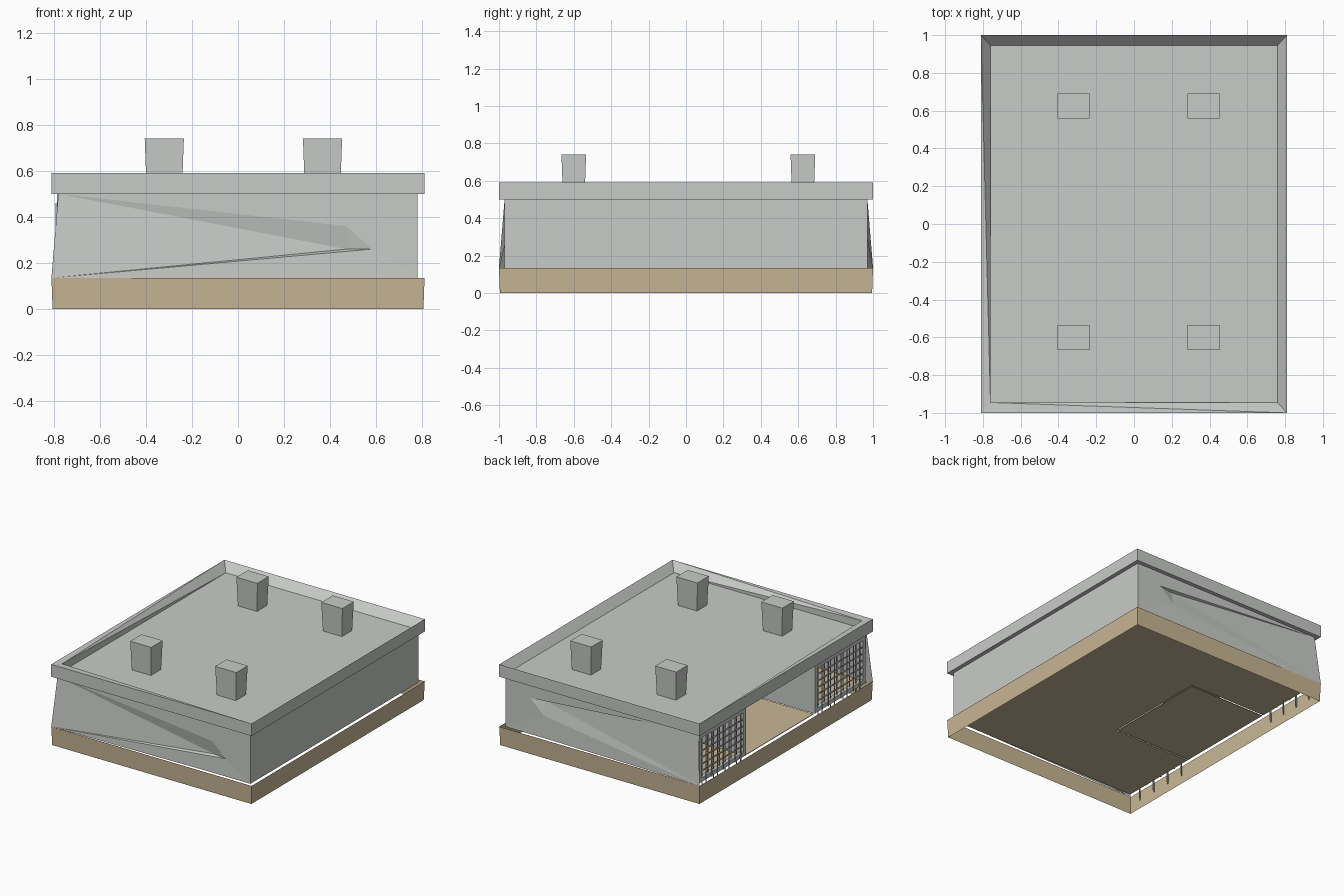
import bpy, bmesh

if "Cube" in bpy.data.objects:
    bpy.data.objects.remove(bpy.data.objects["Cube"], do_unlink=True)


def material(name, rgb):
    mat = bpy.data.materials.new(name)
    mat.use_nodes = True
    mat.diffuse_color = (*rgb, 1)
    mat.node_tree.nodes["Principled BSDF"].inputs["Base Color"].default_value = (*rgb, 1)
    return mat


GREY = material("concrete_grey", (0.58, 0.60, 0.58))
TAN = material("sand_tan", (0.58, 0.47, 0.30))


def finish(name, bm, mat):
    mesh = bpy.data.meshes.new(name)
    bm.to_mesh(mesh)
    bm.free()
    mesh.materials.append(mat)
    obj = bpy.data.objects.new(name, mesh)
    bpy.context.collection.objects.link(obj)
    return obj


def sheet(name, points, faces, mat, flip=False):
    bm = bmesh.new()
    verts = [bm.verts.new(p) for p in points]
    for face in faces:
        bm.faces.new([verts[i] for i in face])
    if flip:
        bmesh.ops.reverse_faces(bm, faces=bm.faces[:])
    return finish(name, bm, mat)


def add_box(bm, x, y, z, flare=0):
    geom = bmesh.ops.create_cube(bm, size=1)["verts"]
    for v in geom:
        grow = flare if v.co.z > 0 else 0
        v.co = [lo + (hi - lo) * (c + 0.5) + (2 * c * grow if axis < 2 else 0)
                for axis, (c, (lo, hi)) in enumerate(zip(v.co, (x, y, z)))]


def box(name, x, y, z, mat, flare=0):
    bm = bmesh.new()
    add_box(bm, x, y, z, flare)
    return finish(name, bm, mat)


def ring(hx, hy, z):
    return [(-hx, -hy, z), (hx, -hy, z), (hx, hy, z), (-hx, hy, z)]


SIDES = [(i, (i + 1) % 4, (i + 1) % 4 + 4, i + 4) for i in range(4)]
W, D = 0.78, 0.97                 # wall half width and half depth
FLOOR, EAVE, RIM, DECK = 0.135, 0.50, 0.59, 0.53
REC_X, REC_Y0, REC_Y1 = -0.15, -0.37, 0.43

# Open skirt around the base
sheet("base_skirt", ring(0.805, 0.995, 0) + ring(0.81, 1, FLOOR), SIDES, TAN)

# Floor plates, with a narrow joint around the recess
GAP = 0.012
plates = {
    "main_floor": ((REC_X, W), (-D, D)),
    "front_room_floor": ((-W, REC_X), (-D, REC_Y0)),
    "back_room_floor": ((-W, REC_X), (REC_Y1, D)),
    "recess_floor": ((-W, REC_X - GAP), (REC_Y0 + GAP, REC_Y1 - GAP)),
}
for name, (x, y) in plates.items():
    box(name, x, y, (FLOOR - 0.004, FLOOR), TAN)

# Front and back walls, each with a creased dent and a splayed lower corner
dent_faces = [(3, 2, 4), (2, 1, 4), (4, 1, 6), (6, 1, 0),
              (0, 3, 5), (0, 5, 6), (6, 5, 4), (3, 4, 5)]
corners = [(-W, -D, EAVE), (W, -D, EAVE), (W, -D, FLOOR), (-0.81, -1, FLOOR)]
dent = [(0.58, -D, 0.26), (0.47, -0.95, 0.26), (0.47, -D, 0.36)]
sheet("front_wall", corners + dent, dent_faces, GREY)
# The back dent is hung from the upper corner instead
upside = [corners[i] for i in (3, 2, 1, 0)]
dent_up = [(x, y, EAVE + FLOOR - z + 0.02) for x, y, z in dent]
sheet("back_wall", [(x, -y, z) for x, y, z in upside + dent_up], dent_faces, GREY)

# Side wall and the walls lining the recess
box("left_wall", (W - 0.004, W), (-D, D), (FLOOR, EAVE), GREY)
box("recess_back_wall", (REC_X, REC_X + 0.01), (REC_Y0, REC_Y1), (FLOOR, EAVE), GREY)
box("recess_front_side", (-W, REC_X), (REC_Y0 - 0.01, REC_Y0), (FLOOR, EAVE), GREY)
box("recess_back_side", (-W, REC_X), (REC_Y1, REC_Y1 + 0.01), (FLOOR, EAVE), GREY)


# Barred windows either side of the recess
def barred_window(name, y0, y1):
    frame = bmesh.new()
    x = (-W - 0.005, -W + 0.025)
    add_box(frame, x, (y0, y1), (0.455, EAVE))
    add_box(frame, x, (y0, y1), (FLOOR, 0.165))
    for y in (y0, y1 - 0.025):
        add_box(frame, x, (y, y + 0.025), (FLOOR, EAVE))
    finish(name + "_frame", frame, GREY)

    bars = bmesh.new()
    count, t = 8, 0.004
    for i in range(1, count):
        y = y0 + (y1 - y0) * i / count
        for dx, dy in ((-0.008, 0), (0.012, 0.018)):
            low = 0.05 if i % 2 else FLOOR
            add_box(bars, (-W + dx - t, -W + dx), (y + dy - t, y + dy + t), (low, 0.46))
    for i in range(1, 6):
        z = 0.165 + 0.29 * i / 6
        add_box(bars, (-W - t, -W + t), (y0, y1), (z - t, z + t))
    finish(name + "_bars", bars, GREY)


barred_window("front_window", -0.95, REC_Y0)
barred_window("back_window", REC_Y1, 0.965)

# Roof: rim, sloping inner faces, deck, and one lifted deck corner
rim = ring(0.81, 1, RIM)
deck = ring(0.76, 0.945, DECK)
sheet("roof_rim", ring(0.81, 1, EAVE) + rim, SIDES, GREY)
lifted = (-0.76, -0.945, RIM - 0.003)
sheet("roof_inner_slopes", rim + deck + [lifted],
      [(1, 2, 6, 5), (2, 3, 7, 6), (0, 1, 8), (1, 5, 8), (3, 0, 8),
       (3, 8, 7), (5, 4, 8), (4, 7, 8)], GREY)
sheet("roof_deck", deck, [(0, 1, 2, 3)], GREY)
sheet("roof_underside", ring(0.81, 1, EAVE), [(0, 1, 2, 3)], GREY, flip=True)

# Four flared roof vents
for side, cx in (("right", -0.32), ("left", 0.367)):
    for end, cy in (("front", -0.6), ("back", 0.625)):
        box(f"{end}_{side}_vent", (cx - 0.077, cx + 0.077), (cy - 0.058, cy + 0.058),
            (DECK - 0.005, 0.74), GREY, flare=0.008)
